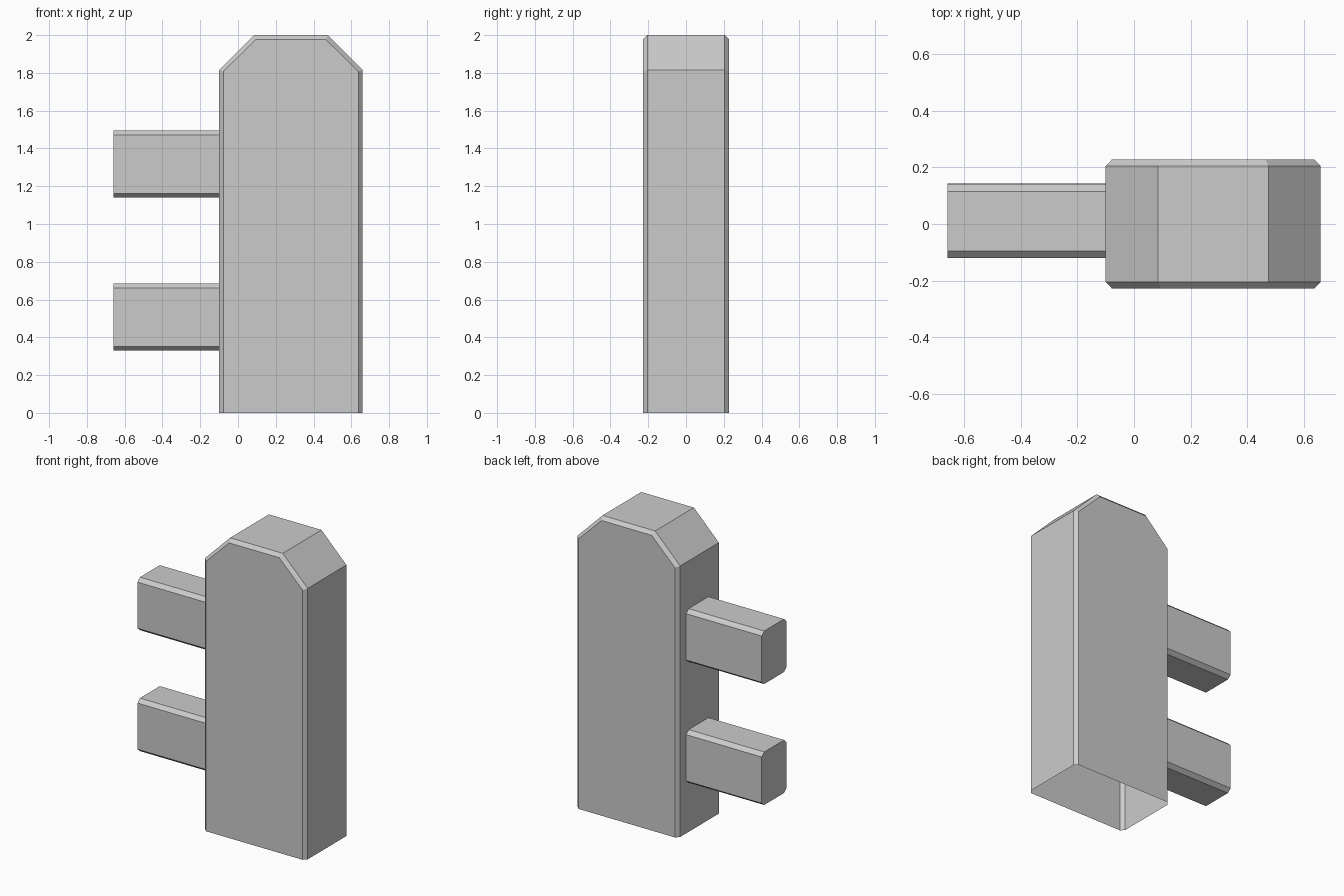
import bpy

if "Cube" in bpy.data.objects:
    bpy.data.objects.remove(bpy.data.objects["Cube"])

OUTER = [(-0.10, 0), (-0.10, 1.815), (0.085, 2.0), (0.475, 2.0), (0.66, 1.815), (0.66, 0)]
INNER = [(-0.078, 0), (-0.078, 1.807), (0.095, 1.977), (0.465, 1.977), (0.638, 1.807), (0.638, 0)]


def make_mesh(name, verts, faces):
    mesh = bpy.data.meshes.new(name)
    mesh.from_pydata(verts, [], faces)
    mesh.update()
    obj = bpy.data.objects.new(name, mesh)
    bpy.context.collection.objects.link(obj)
    return obj


# Post: arched profile with chamfered front and back rims, open underneath
rings = [(INNER, -0.228), (OUTER, -0.205), (OUTER, 0.205), (INNER, 0.228)]
n = len(OUTER)
verts = [(x, y, z) for ring, y in rings for x, z in ring]
faces = [tuple(range(n))[::-1], tuple(range(3 * n, 4 * n))]
for r in range(3):
    for i in range(n - 1):
        a = r * n + i
        faces.append((a, a + 1, a + n + 1, a + n))
for f in range(2):
    faces[f] = faces[f][::-1]
post = make_mesh("post", verts, [tuple(reversed(f)) for f in faces])

# Make the shell normals point outwards
import bmesh
from mathutils import Vector
bm = bmesh.new()
bm.from_mesh(post.data)
for face in bm.faces:
    face.normal_update()
    if face.normal.dot(face.calc_center_median() - Vector((0.28, 0, 1.0))) < 0:
        face.normal_flip()
bm.to_mesh(post.data)
bm.free()

# Rails: chamfered bars running from the post, closed at the free end
SECTION = [(-0.095, 0), (0.115, 0), (0.143, 0.022), (0.141, 0.331),
           (0.115, 0.355), (-0.095, 0.355), (-0.12, 0.331), (-0.12, 0.022)]
for name, base in (("lower_rail", 0.33), ("upper_rail", 1.14)):
    k = len(SECTION)
    verts = [(x, y, base + z) for x in (-0.66, -0.10) for y, z in SECTION]
    faces = [tuple(reversed(range(k)))]
    faces += [(i, (i + 1) % k, (i + 1) % k + k, i + k) for i in range(k)]
    make_mesh(name, verts, faces)
